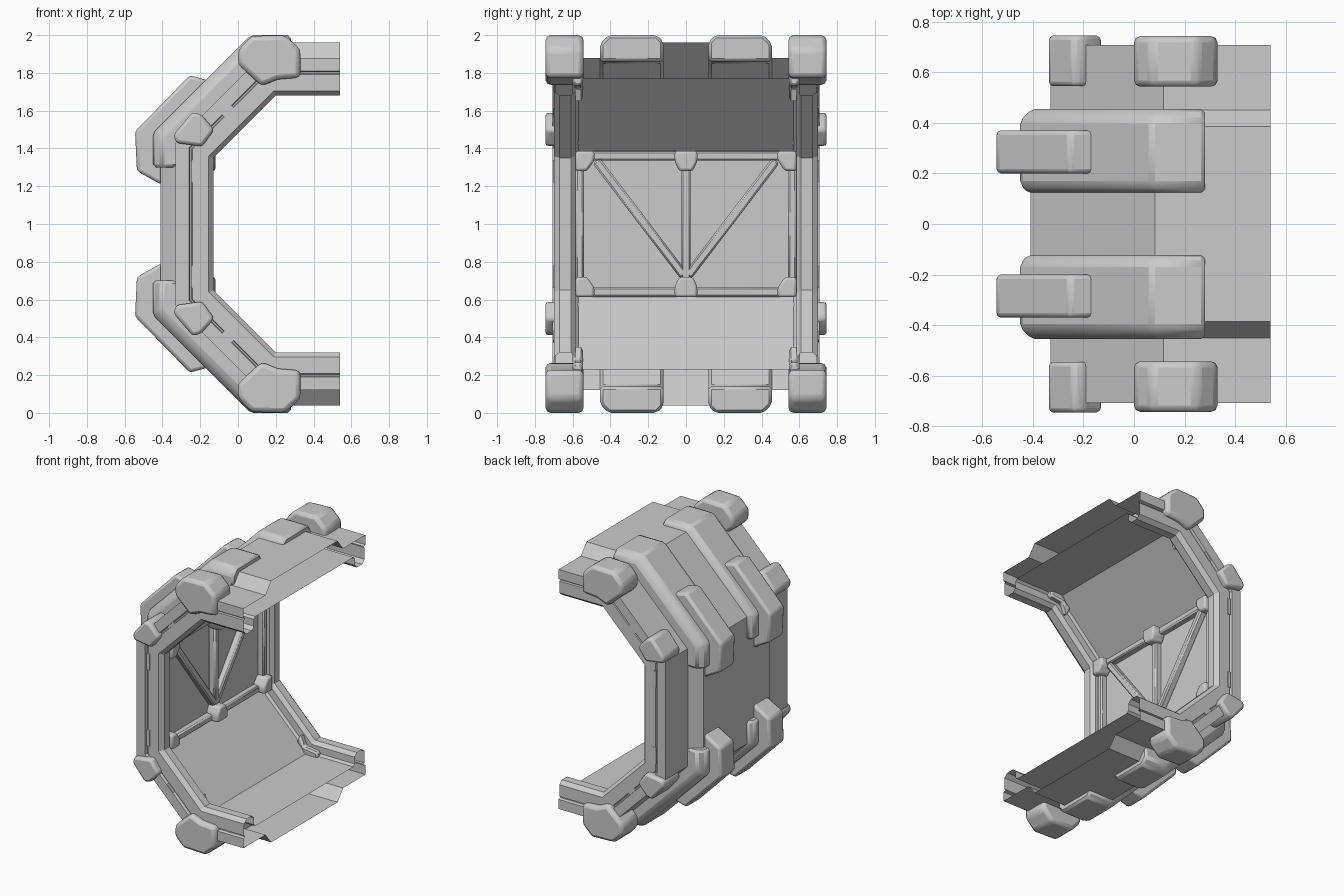
import bpy, bmesh, math

if "Cube" in bpy.data.objects:
    bpy.data.objects.remove(bpy.data.objects["Cube"])

MID = 1.0  # all parts are modelled around the mid height, then mirrored


def finish(name, bm, bevel=0.0, segs=2, my=True, mz=True):
    me = bpy.data.meshes.new(name)
    bm.to_mesh(me)
    bm.free()
    ob = bpy.data.objects.new(name, me)
    ob.location.z = MID
    bpy.context.collection.objects.link(ob)
    if bevel:
        b = ob.modifiers.new("Bevel", 'BEVEL')
        b.width, b.segments, b.limit_method = bevel, segs, 'ANGLE'
        b.angle_limit = math.radians(25)
        bpy.ops.object.select_all(action='DESELECT')
        ob.select_set(True)
        bpy.context.view_layer.objects.active = ob
        bpy.ops.object.shade_smooth_by_angle(angle=math.radians(35))
    if my or mz:
        m = ob.modifiers.new("Mirror", 'MIRROR')
        m.use_axis = (False, my, mz)
        m.merge_threshold = 0.0005
    return ob


def prism(name, pts, a, b, axis='y', **kw):
    """Extrude a polygon: xz points along y, or yz points along x."""
    bm = bmesh.new()
    rings = []
    for t in (a, b):
        rings.append([bm.verts.new((p, t, q) if axis == 'y' else (t, p, q)) for p, q in pts])
    n = len(pts)
    for i in range(n):
        j = (i + 1) % n
        bm.faces.new((rings[0][i], rings[0][j], rings[1][j], rings[1][i]))
    bm.faces.new(rings[0])
    bm.faces.new(rings[1][::-1])
    bmesh.ops.recalc_face_normals(bm, faces=bm.faces)
    return finish(name, bm, **kw)


def path(d, x_end=0.54, z_end=0.0):
    """Upper half of the C path, pushed outward by d with mitred corners."""
    k = math.tan(math.radians(22.5)) * d
    return [(x_end, 0.68 + d), (0.2 - k, 0.68 + d), (-0.13 - d, 0.35 + k), (-0.13 - d, z_end)]


def sweep(name, profile, closed=False, x_end=0.54, z_end=0.0, **kw):
    """Sweep a (y, depth) profile along the C path."""
    bm = bmesh.new()
    rows = [[bm.verts.new((x, y, z)) for x, z in path(d, x_end, z_end)] for y, d in profile]
    n = len(rows)
    for i in range(n if closed else n - 1):
        r, s = rows[i], rows[(i + 1) % n]
        for j in range(3):
            bm.faces.new((r[j], r[j + 1], s[j + 1], s[j]))
    if closed:
        bm.faces.new([r[0] for r in rows])
        bm.faces.new([r[-1] for r in rows][::-1])
        bmesh.ops.recalc_face_normals(bm, faces=bm.faces)
    return finish(name, bm, **kw)


def bar(name, p, q, w, x0=-0.225, x1=-0.17, **kw):
    """Straight strut on the inner wall between two yz points."""
    dy, dz = q[0] - p[0], q[1] - p[1]
    l = math.hypot(dy, dz)
    ny, nz = -dz / l * w / 2, dy / l * w / 2
    pts = [(p[0] + ny, p[1] + nz), (q[0] + ny, q[1] + nz), (q[0] - ny, q[1] - nz), (p[0] - ny, p[1] - nz)]
    return prism(name, pts, x0, x1, axis='x', bevel=0.01, segs=1, **kw)


# Hollow shell with edge ribs, open at the +x end
sweep("shell", [(0, .09), (.57, .09), (.585, .075), (.585, .025), (.61, 0), (.67, 0), (.70, .025),
                (.70, .112), (.688, .116), (.688, .124), (.708, .13), (.708, .2),
                (.45, .2), (.385, .28), (0, .28)])

# Raised straps around the outside of each bend
sweep("outer_strap", [(.12, .18), (.12, .285), (.155, .32), (.41, .32), (.455, .275), (.455, .18)],
      closed=True, x_end=0.28, z_end=0.30, bevel=0.015, segs=1)

# Thick pads over the diagonal of each strap
prism("diagonal_pad", [(-.545, .49), (-.255, .787), (-.14, .755), (-.22, .62), (-.40, .44),
                       (-.40, .205), (-.535, .28)], .2, .37, bevel=0.018)

# Large corner blocks at the rib ends
prism("corner_block", [(0, .92), (.07, .995), (.25, 1.0), (.33, .925), (.33, .775), (.21, .765),
                       (.125, .73), (0, .845)], .543, .743, bevel=0.025)

# Small joint blocks at the rib bends
prism("joint_block", [(-.34, .475), (-.24, .593), (-.195, .58), (-.125, .5), (-.19, .41), (-.33, .43)],
      .545, .745, bevel=0.018)

# Small tabs on the inner crease beside the rib
prism("crease_tab", [(.12, .64), (.15, .72), (.26, .735), (.26, .79), (.18, .79), (.09, .70)],
      .545, .60, bevel=0.012, segs=1)

# Thin slot plates on the rib sides
prism("upright_slot", [(-.25, .22), (-.225, .22), (-.225, .34), (-.25, .34)], .695, .704)
prism("diagonal_slot", [(-.07, .564), (-.02, .614), (-.04, .634), (-.09, .584)], .695, .704)

# Inner wall truss
bar("wall_rail", (-.57, .36), (.57, .36), .05, my=False)
bar("wall_side_post", (.563, -.35), (.563, .35), .045, my=True, mz=False)
bar("wall_centre_post", (0, -.32), (0, .35), .05, my=False, mz=False)
bar("wall_diagonal", (.475, .335), (.01, -.275), .048, mz=False)

# Truss connectors
prism("centre_connector", [(-.06, .387), (.06, .387), (.06, .33), (.035, .28), (-.035, .28), (-.06, .33)],
      -.22, -.12, axis='x', my=False, bevel=0.014)
prism("corner_connector", [(.485, .387), (.585, .387), (.585, .28), (.525, .28), (.485, .335)],
      -.22, -.125, axis='x', bevel=0.014)
